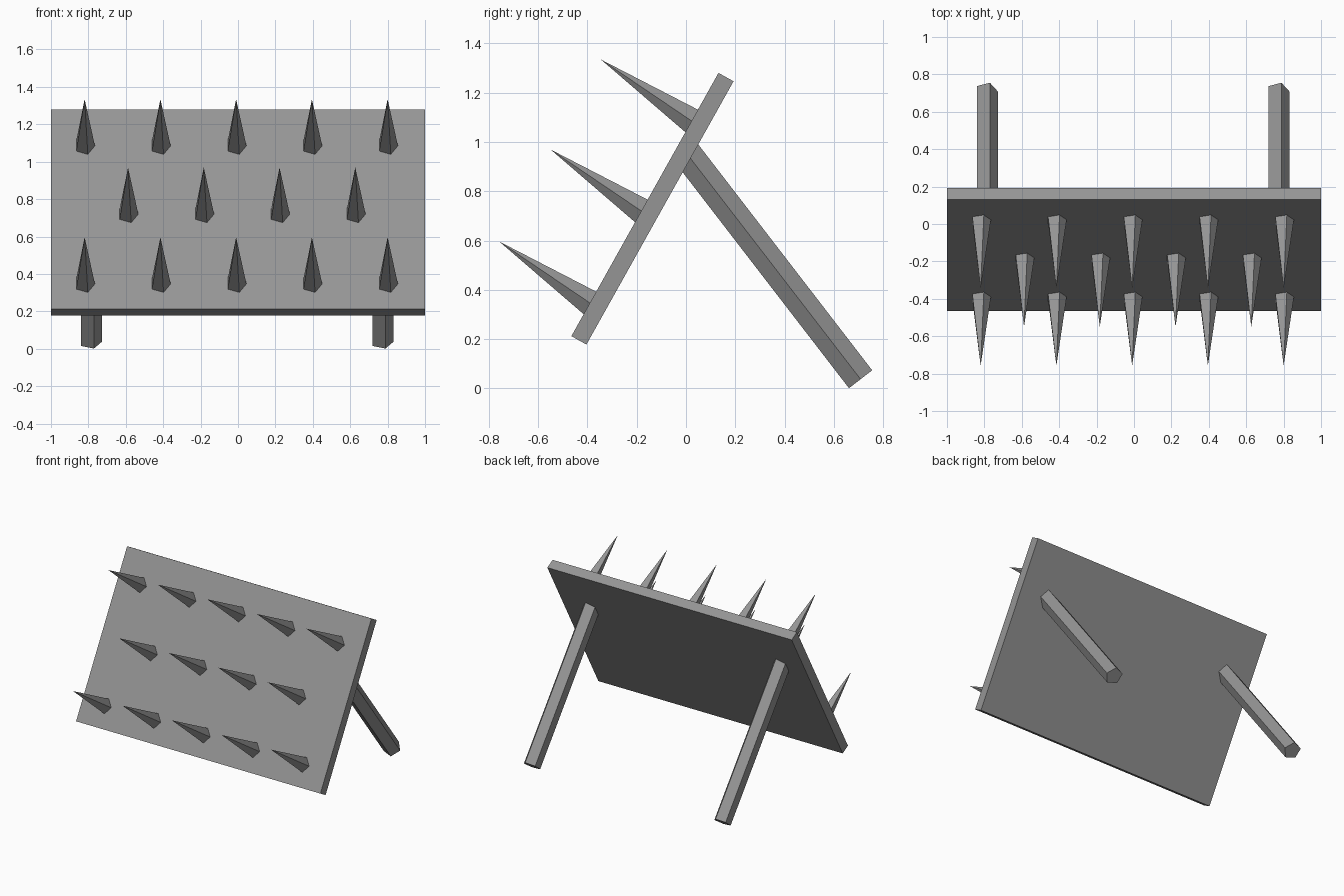
import bpy, bmesh
from math import sin, cos, tau, radians
from mathutils import Vector

if "Cube" in bpy.data.objects:
    bpy.data.objects.remove(bpy.data.objects["Cube"], do_unlink=True)

GREY = (0.30, 0.30, 0.30, 1)
grey = bpy.data.materials.new("plain grey")
grey.use_nodes = True
grey.diffuse_color = GREY
grey.node_tree.nodes["Principled BSDF"].inputs["Base Color"].default_value = GREY

LEAN = radians(29.2)
CENTRE = Vector((0, -0.136, 0.729))
THICK = 0.07
UP = Vector((0, sin(LEAN), cos(LEAN)))        # up the board
OUT = Vector((0, -cos(LEAN), sin(LEAN)))      # out of its front face


def finish(name, bm):
    bmesh.ops.recalc_face_normals(bm, faces=bm.faces[:])
    mesh = bpy.data.meshes.new(name)
    bm.to_mesh(mesh)
    bm.free()
    mesh.materials.append(grey)
    obj = bpy.data.objects.new(name, mesh)
    bpy.context.collection.objects.link(obj)
    return obj


def ring(bm, centre, side, radius, sides=5):
    """Pentagon with one corner pointing to +x."""
    return [bm.verts.new(centre + Vector((radius * cos(tau * i / sides), 0, 0))
                         + side * radius * sin(tau * i / sides)) for i in range(sides)]


def spike(name, base, tip, radius):
    bm = bmesh.new()
    foot = ring(bm, base, UP, radius)
    apex = bm.verts.new(tip)
    bm.faces.new(foot)
    for a, b in zip(foot, foot[1:] + foot[:1]):
        bm.faces.new((a, b, apex))
    return finish(name, bm)


def post(name, start, end, radius):
    bm = bmesh.new()
    side = (end - start).normalized().cross(Vector((1, 0, 0)))
    low, high = ring(bm, start, side, radius), ring(bm, end, side, radius)
    bm.faces.new(low)
    bm.faces.new(high)
    for i in range(len(low)):
        bm.faces.new((low[i - 1], low[i], high[i], high[i - 1]))
    return finish(name, bm)


# Leaning board
bm = bmesh.new()
bmesh.ops.create_cube(bm, size=1)
board = finish("board", bm)
board.scale = (2, THICK, 1.223)
board.rotation_euler = (-LEAN, 0, 0)
board.location = CENTRE

# Staggered rows of spikes, set into the front face
front = CENTRE + OUT * THICK / 2
rows = (("top", 1.085, -0.82, 5), ("middle", 0.72, -0.588, 4), ("bottom", 0.347, -0.82, 5))
for row, height, first_x, count in rows:
    for i in range(count):
        base = front + UP * (height - front.z) / UP.z
        base.x = first_x + 0.405 * i
        spike(f"{row}_spike_{i + 1}", base, base + Vector((0, -0.368, 0.249)), 0.055)

# Back legs, with their tops buried in the board
for name, x in (("right_leg", -0.79), ("left_leg", 0.769)):
    foot = Vector((x, 0.708, 0.0375))
    post(name, foot, foot + Vector((0, -0.61, 0.792)) * 1.165, 0.0625)
